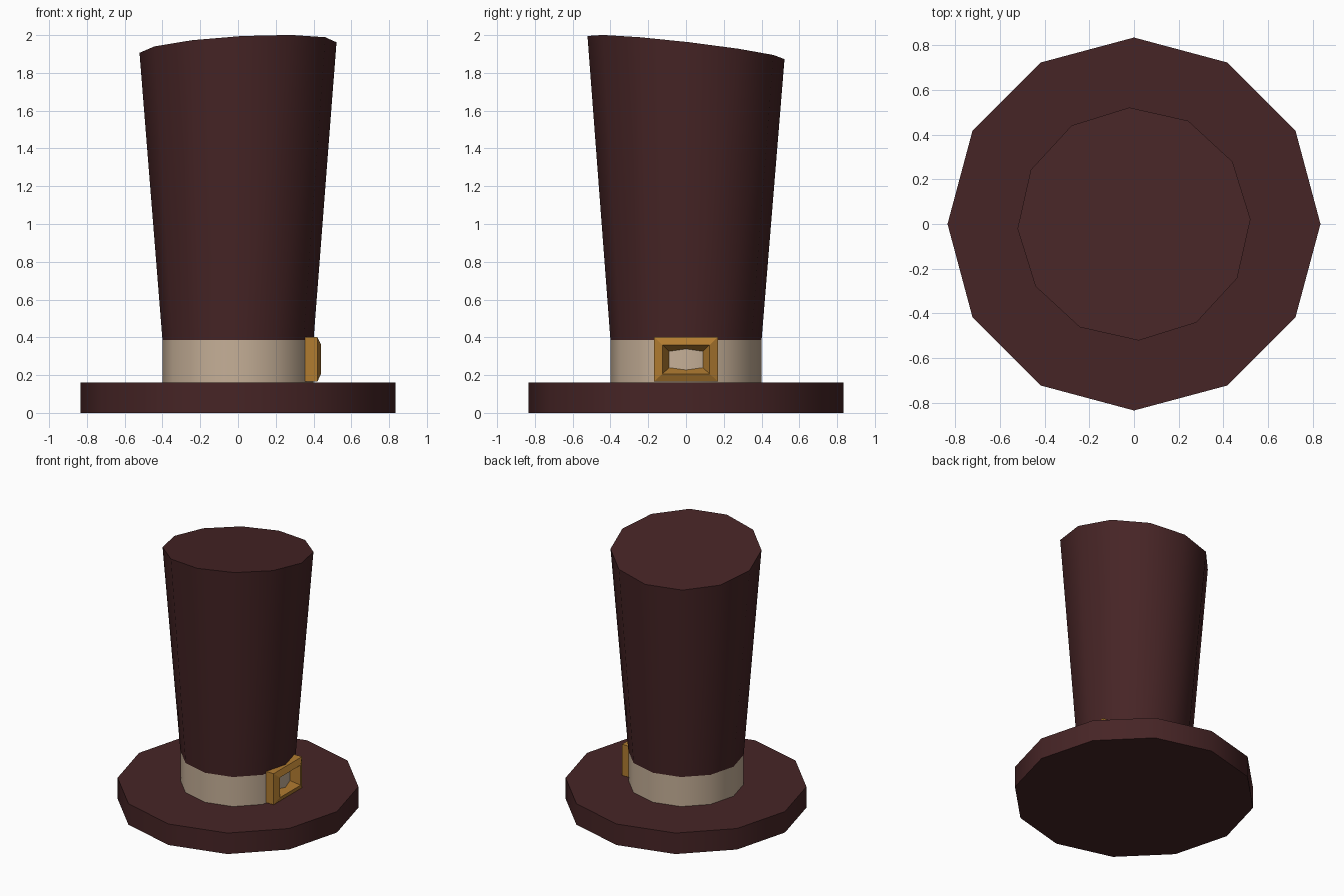
import bpy
import bmesh
from math import sin, cos, tau, radians

SIDES = 12

cube = bpy.data.objects.get("Cube")
if cube:
    bpy.data.objects.remove(cube, do_unlink=True)


def material(name, rgb):
    mat = bpy.data.materials.new(name)
    mat.use_nodes = True
    color = (*rgb, 1)
    mat.diffuse_color = color
    bsdf = mat.node_tree.nodes["Principled BSDF"]
    bsdf.inputs["Base Color"].default_value = color
    bsdf.inputs["Roughness"].default_value = 0.8
    return mat


maroon = material("dark maroon felt", (0.062, 0.018, 0.019))
beige = material("beige ribbon", (0.56, 0.43, 0.31))
gold = material("old gold", (0.44, 0.20, 0.03))


def ring(radius, z, twist=0, slope_x=0, slope_y=0):
    """Points of a regular polygon, optionally twisted and tilted."""
    points = []
    for i in range(SIDES):
        a = tau * i / SIDES + radians(twist)
        x, y = radius * cos(a), radius * sin(a)
        points.append((x, y, z + slope_x * x + slope_y * y))
    return points


def frame(x, half_width, low, high):
    """Upright rectangle facing +x."""
    return [(x, -half_width, low), (x, half_width, low),
            (x, half_width, high), (x, -half_width, high)]


def loft(name, rings, mat, closed=False, smooth=True):
    """Skin consecutive rings; cap the ends, or join last to first."""
    bm = bmesh.new()
    loops = [[bm.verts.new(p) for p in r] for r in rings]
    pairs = list(zip(loops, loops[1:]))
    if closed:
        pairs.append((loops[-1], loops[0]))
    else:
        bm.faces.new(loops[0])
        bm.faces.new(loops[-1])
    for a, b in pairs:
        n = len(a)
        for i in range(n):
            j = (i + 1) % n
            bm.faces.new((a[i], a[j], b[j], b[i]))
    bmesh.ops.recalc_face_normals(bm, faces=bm.faces)
    mesh = bpy.data.meshes.new(name)
    bm.to_mesh(mesh)
    bm.free()
    mesh.materials.append(mat)
    obj = bpy.data.objects.new(name, mesh)
    bpy.context.collection.objects.link(obj)
    if smooth:
        bpy.ops.object.select_all(action="DESELECT")
        obj.select_set(True)
        bpy.context.view_layer.objects.active = obj
        bpy.ops.object.shade_smooth_by_angle(angle=radians(35))
    return obj


# Brim, ribbon and flared crown with a slanted, slightly twisted top
loft("brim", [ring(0.835, 0), ring(0.835, 0.16)], maroon)
loft("hat_band", [ring(0.40, 0.16), ring(0.40, 0.385)], beige)
loft("crown", [ring(0.40, 0.385),
               ring(0.522, 1.934, 2.3, 0.058, -0.115)], maroon)

# Buckle: raised bevelled frame whose opening narrows into the ribbon
loft("buckle", [frame(0.355, 0.17, 0.165, 0.402),
                frame(0.42, 0.17, 0.165, 0.402),
                frame(0.44, 0.125, 0.207, 0.36),
                frame(0.355, 0.077, 0.25, 0.315)],
     gold, closed=True, smooth=False)
